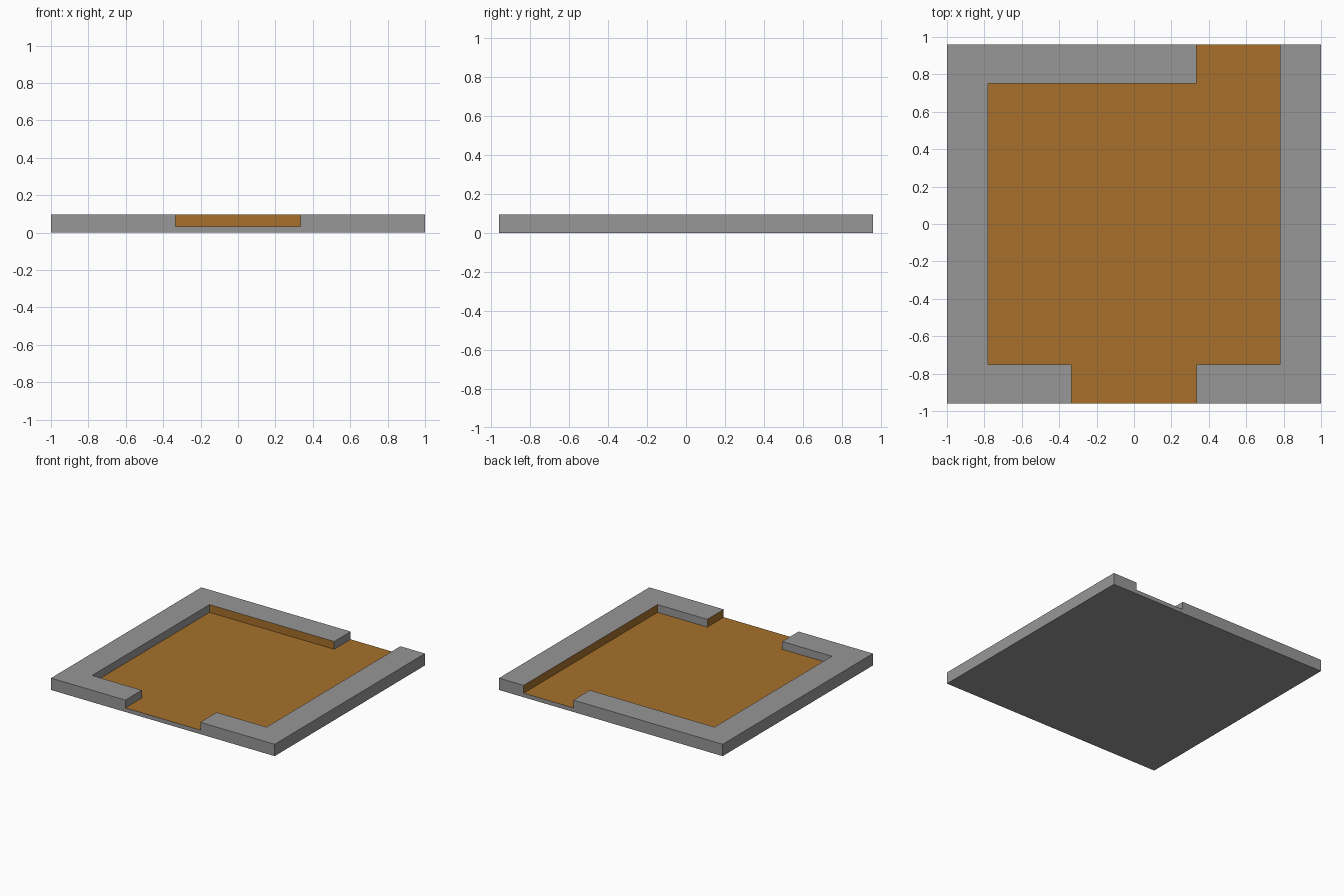
import bpy, bmesh

if "Cube" in bpy.data.objects:
    bpy.data.objects.remove(bpy.data.objects["Cube"])

XS = [-1, -0.78, -0.335, 0.335, 0.78, 1]
YS = [-0.96, -0.75, 0.75, 0.96]
FLOOR_Z, TOP_Z = 0.033, 0.096


def material(name, rgb):
    m = bpy.data.materials.new(name)
    m.diffuse_color = (*rgb, 1)
    m.use_nodes = True
    m.node_tree.nodes["Principled BSDF"].inputs["Base Color"].default_value = m.diffuse_color
    return m


def is_floor(f):
    c = f.calc_center_median()
    inside = abs(c.x) < 0.78 and abs(c.y) < 0.75
    front_gap = abs(c.x) < 0.33 and c.y < -0.75
    back_gap = 0.34 < c.x < 0.78 and c.y > 0.75
    return inside or front_gap or back_gap


bm = bmesh.new()
# plan grid at floor level
v = [[bm.verts.new((x, y, FLOOR_Z)) for x in XS] for y in YS]
cells = [bm.faces.new((v[j][i], v[j][i + 1], v[j + 1][i + 1], v[j + 1][i]))
         for j in range(len(YS) - 1) for i in range(len(XS) - 1)]
for f in cells:
    f.material_index = 1 if is_floor(f) else 0

# slab below the floor
res = bmesh.ops.extrude_face_region(bm, geom=cells, use_keep_orig=True)
for g in res["geom"]:
    if isinstance(g, bmesh.types.BMVert):
        g.co.z = 0
for f in bm.faces:
    if f not in cells:
        f.material_index = 0

# walls raised from the rim cells
rim = [f for f in cells if f.material_index == 0]
res = bmesh.ops.extrude_face_region(bm, geom=rim)
for g in res["geom"]:
    if isinstance(g, bmesh.types.BMVert):
        g.co.z = TOP_Z
bmesh.ops.delete(bm, geom=[f for f in rim if f.is_valid], context='FACES')

# merge coplanar faces of the same colour
bmesh.ops.recalc_face_normals(bm, faces=bm.faces)
bmesh.ops.dissolve_limit(bm, angle_limit=0.01, verts=bm.verts, edges=bm.edges,
                         delimit={'MATERIAL'})
mesh = bpy.data.meshes.new("walled_floor")
bm.to_mesh(mesh)
bm.free()
mesh.materials.append(material("wall_grey", (0.31, 0.31, 0.31)))
mesh.materials.append(material("floor_brown", (0.38, 0.16, 0.024)))
obj = bpy.data.objects.new("walled_floor", mesh)
bpy.context.collection.objects.link(obj)
